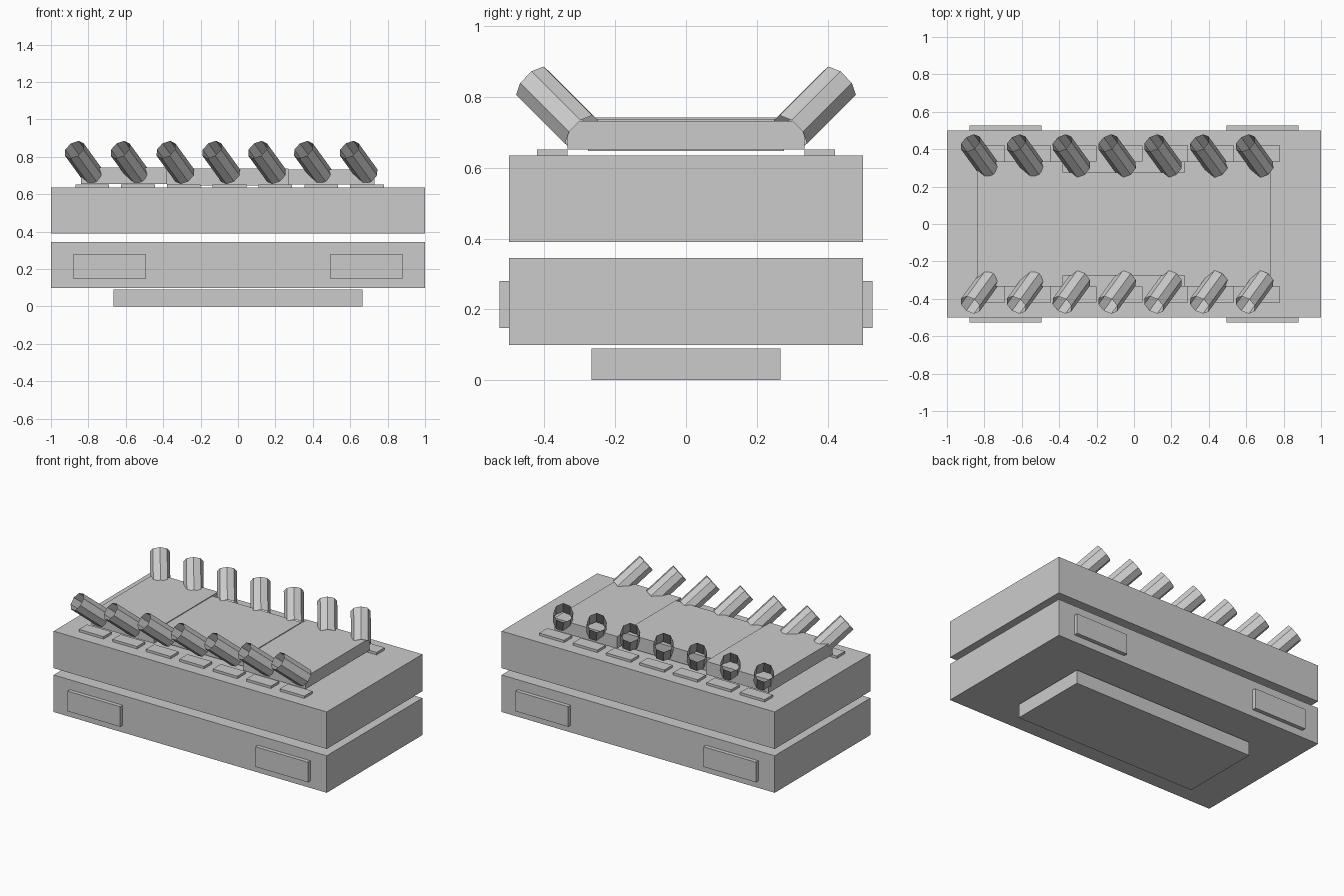
import bpy
import bmesh
from mathutils import Vector, Matrix

cube = bpy.data.objects.get("Cube")
if cube:
    bpy.data.objects.remove(cube, do_unlink=True)

grey = bpy.data.materials.new("light_grey")
grey.use_nodes = True
GREY = (0.6, 0.6, 0.6, 1)
grey.diffuse_color = GREY
for node in grey.node_tree.nodes:
    if node.type == 'BSDF_PRINCIPLED':
        node.inputs["Base Color"].default_value = GREY


def add_object(name, bm):
    mesh = bpy.data.meshes.new(name)
    bm.to_mesh(mesh)
    bm.free()
    mesh.materials.append(grey)
    obj = bpy.data.objects.new(name, mesh)
    bpy.context.collection.objects.link(obj)
    return obj


def box(name, x, y, z):
    """Box from (min, max) pairs on each axis."""
    bm = bmesh.new()
    size = [b - a for a, b in (x, y, z)]
    mid = [(a + b) / 2 for a, b in (x, y, z)]
    bmesh.ops.create_cube(bm, size=1, matrix=Matrix.Translation(mid) @ Matrix.Diagonal((*size, 1)))
    return add_object(name, bm)


def open_tube(name, centre, axis, radius):
    """Eight-sided tube, open at both ends."""
    bm = bmesh.new()
    turn = axis.to_track_quat('Z', 'Y').to_matrix().to_4x4()
    bmesh.ops.create_cone(bm, cap_ends=False, segments=8, radius1=radius, radius2=radius,
                          depth=axis.length, matrix=Matrix.Translation(centre) @ turn)
    return add_object(name, bm)


# Stacked slabs
box("base_plinth", (-0.665, 0.665), (-0.267, 0.267), (0, 0.09))
box("lower_slab", (-1, 1), (-0.5, 0.5), (0.10, 0.345))
box("upper_slab", (-1, 1), (-0.5, 0.5), (0.39, 0.635))

# Top deck in three sections, the middle one narrower
box("deck_right", (-0.84, -0.38), (-0.335, 0.335), (0.655, 0.742))
box("deck_middle", (-0.38, 0.27), (-0.276, 0.276), (0.647, 0.737))
box("deck_left", (0.27, 0.73), (-0.335, 0.335), (0.652, 0.732))

for side, label in ((-1, "front"), (1, "back")):
    # Side panels on the lower slab
    for x0, end in ((-0.88, "right"), (0.495, "left")):
        box(f"{label}_panel_{end}", (x0, x0 + 0.385),
            sorted((side * 0.5, side * 0.526)), (0.147, 0.28))

    # Row of slanted tubes with a thin plate beside each
    for i in range(7):
        step = i * 0.245
        open_tube(f"{label}_tube_{i + 1}", Vector((-0.825 + step, side * 0.364, 0.77)),
                  Vector((-0.10, side * 0.138, 0.138)), 0.06)
        box(f"{label}_plate_{i + 1}", (-0.87 + step, -0.69 + step),
            sorted((side * 0.335, side * 0.42)), (0.635, 0.651))
